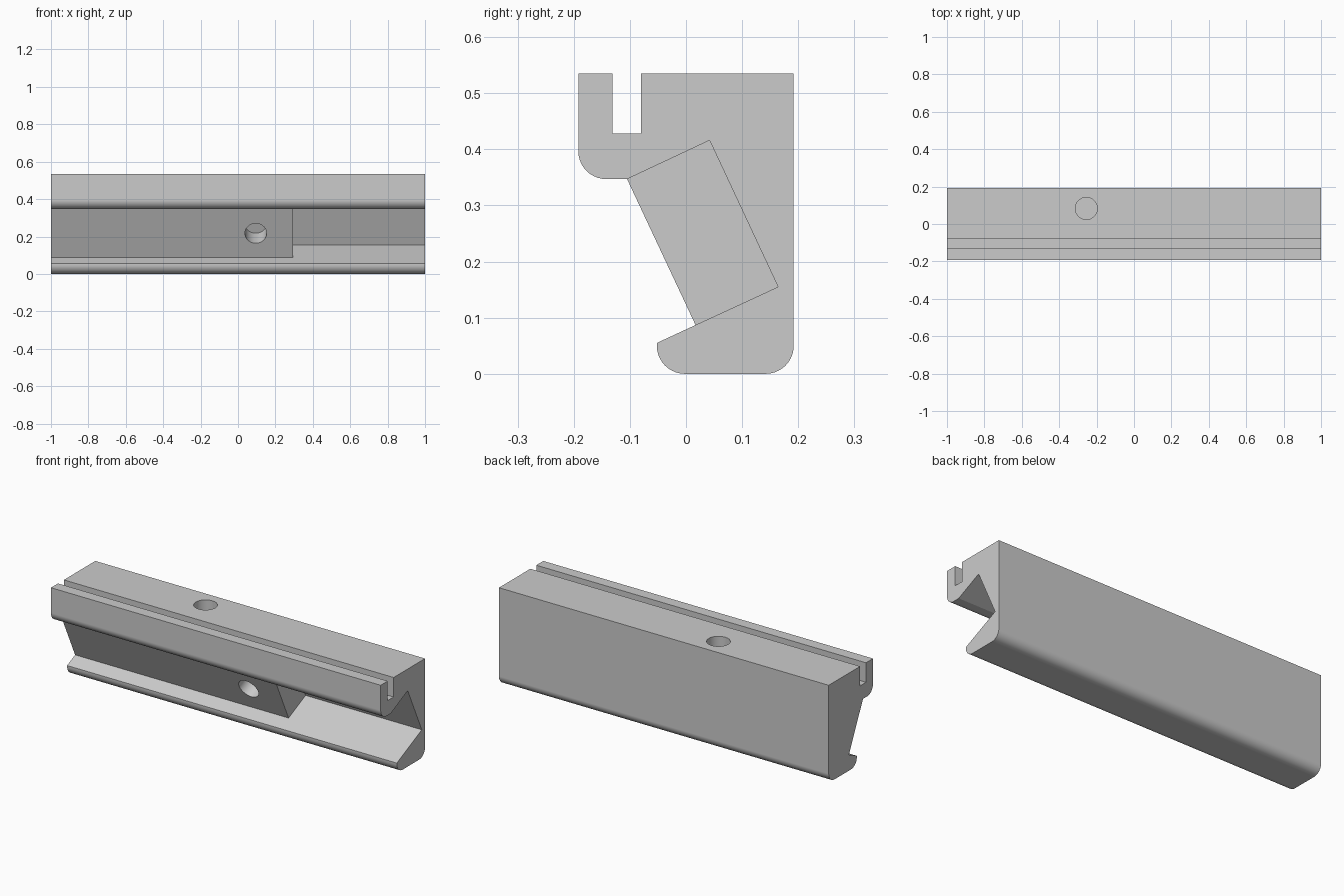
import bpy, bmesh
from math import cos, sin, radians
from mathutils import Vector

if "Cube" in bpy.data.objects:
    bpy.data.objects.remove(bpy.data.objects["Cube"])

grey = bpy.data.materials.new("plain grey")
grey.use_nodes = True
grey.diffuse_color = (0.6, 0.6, 0.6, 1)
grey.node_tree.nodes["Principled BSDF"].inputs["Base Color"].default_value = (0.6, 0.6, 0.6, 1)


def arc(cy, cz, r, start, end, steps=10):
    """Fillet points in the side plane, angles in degrees."""
    angles = [radians(start + (end - start) * i / steps) for i in range(steps + 1)]
    return [(cy + r * cos(a), cz + r * sin(a)) for a in angles]


def finish(name, bm):
    bmesh.ops.recalc_face_normals(bm, faces=bm.faces)
    mesh = bpy.data.meshes.new(name)
    bm.to_mesh(mesh)
    bm.free()
    mesh.materials.append(grey)
    obj = bpy.data.objects.new(name, mesh)
    bpy.context.collection.objects.link(obj)
    return obj


def extrude_profile(name, points, x0, x1):
    """Sweep a closed side profile along x."""
    bm = bmesh.new()
    face = bm.faces.new([bm.verts.new((x0, y, z)) for y, z in points])
    new = bmesh.ops.extrude_face_region(bm, geom=[face])["geom"]
    verts = [v for v in new if isinstance(v, bmesh.types.BMVert)]
    bmesh.ops.translate(bm, verts=verts, vec=(x1 - x0, 0, 0))
    return finish(name, bm)


def drill(name, mouth, inward, radius, depth):
    """Cylinder cutter entering at mouth, starting a little outside."""
    bm = bmesh.new()
    bmesh.ops.create_cone(bm, cap_ends=True, segments=48, radius1=radius,
                          radius2=radius, depth=depth + 0.04)
    obj = finish(name, bm)
    inward = Vector(inward).normalized()
    obj.rotation_euler = inward.to_track_quat("Z", "Y").to_euler()
    obj.location = Vector(mouth) + inward * (depth - 0.04) / 2
    return obj


# Main rail: grooved top, hooked lip, sloping front and lower ledge
lip_corner, inner_corner = (-0.105, 0.347), (0.017, 0.087)
profile = [(0.192, 0.535), (-0.08, 0.535), (-0.08, 0.428), (-0.131, 0.428),
           (-0.131, 0.535), (-0.192, 0.535)]
profile += arc(-0.142, 0.397, 0.05, 180, 270)
profile += [lip_corner, inner_corner, (-0.052, 0.055)]
profile += arc(-0.002, 0.05, 0.05, 180, 270)
profile += arc(0.142, 0.05, 0.05, 270, 360)
rail = extrude_profile("rail_body", profile, -1, 1)

# Cutters: tilted pocket open at one end, and two blind holes
pocket = extrude_profile("pocket_cutter", [lip_corner, (0.042, 0.416), (0.164, 0.155),
                                           inner_corner, (-0.08, 0.2)], 0.295, 1.1)
top_hole = drill("top_hole_cutter", (-0.255, 0.083, 0.535), (0, 0, -1), 0.059, 0.125)
slope_hole = drill("slope_hole_cutter", (0.095, -0.044, 0.217), (0, 0.905, 0.425), 0.058, 0.125)

bpy.context.view_layer.objects.active = rail
rail.select_set(True)
for cutter in (pocket, top_hole, slope_hole):
    cutter.hide_render = True
    mod = rail.modifiers.new(cutter.name, "BOOLEAN")
    mod.operation = "DIFFERENCE"
    mod.solver = "EXACT"
    mod.object = cutter
    bpy.ops.object.modifier_apply(modifier=mod.name)
    bpy.data.objects.remove(cutter)

# Smooth fillets and bores, crisp edges elsewhere
bpy.ops.object.shade_smooth_by_angle(angle=radians(25))
weighted = rail.modifiers.new("flat_face_normals", "WEIGHTED_NORMAL")
weighted.keep_sharp = True
